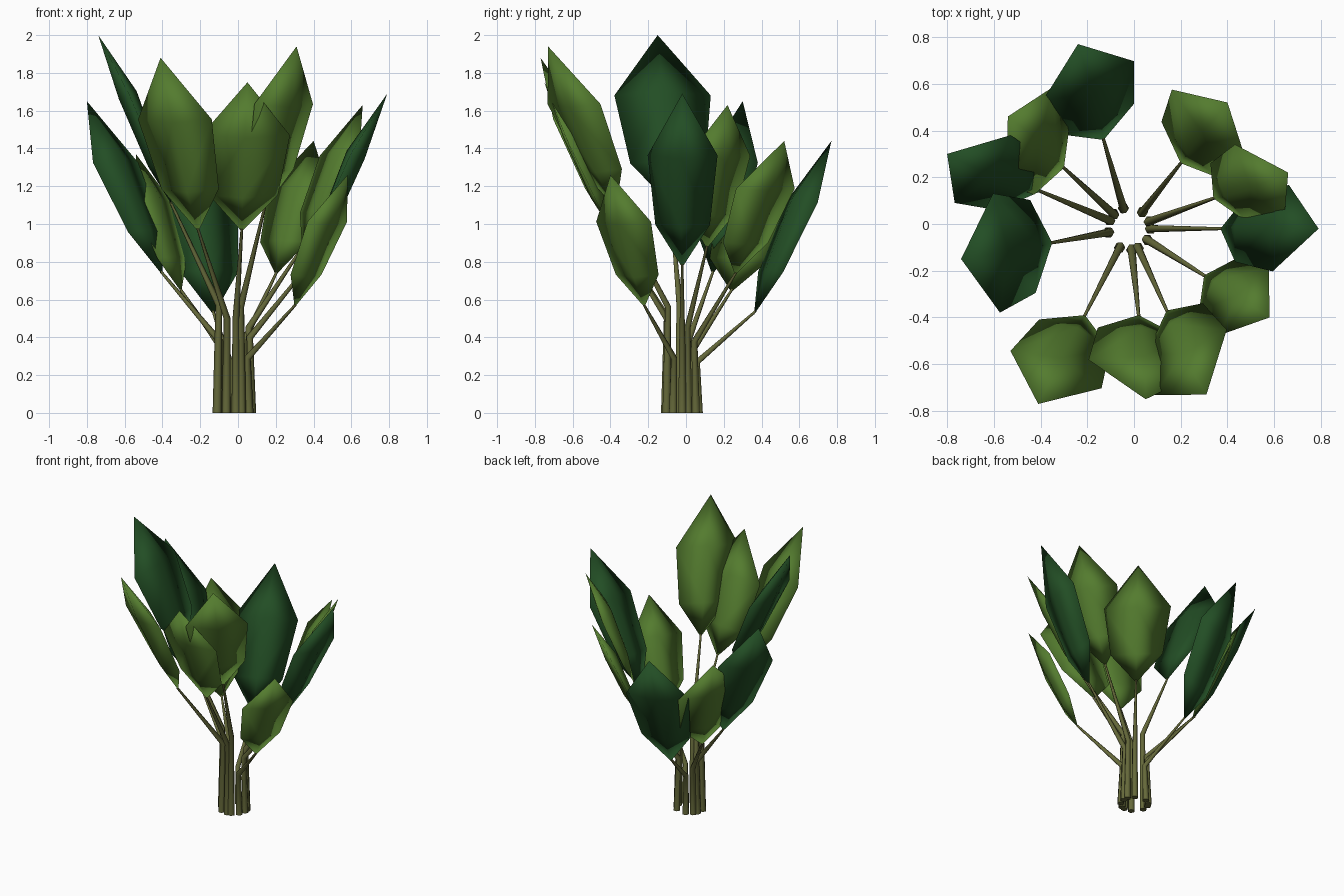
import bpy, bmesh, math
from mathutils import Vector

old = bpy.data.objects.get("Cube")
if old:
    bpy.data.objects.remove(old, do_unlink=True)


def make_material(name, colour):
    mat = bpy.data.materials.new(name)
    mat.use_nodes = True
    mat.diffuse_color = (*colour, 1)
    mat.node_tree.nodes["Principled BSDF"].inputs["Base Color"].default_value = (*colour, 1)
    return mat


light_green = make_material("light_green", (.088, .2, .028))
dark_green = make_material("dark_green", (.016, .075, .018))
olive_stem = make_material("olive_stem", (.13, .14, .042))


def finish(name, bm, mat, angle):
    bmesh.ops.recalc_face_normals(bm, faces=bm.faces[:])
    mesh = bpy.data.meshes.new(name)
    bm.to_mesh(mesh)
    bm.free()
    mesh.materials.append(mat)
    obj = bpy.data.objects.new(name, mesh)
    bpy.context.collection.objects.link(obj)
    bpy.ops.object.select_all(action='DESELECT')
    obj.select_set(True)
    bpy.context.view_layer.objects.active = obj
    bpy.ops.object.shade_smooth_by_angle(angle=math.radians(angle))


# Fleshy six-sided blade: straight-edged outline, convex on both sides
def make_leaf(name, base, tip, across, mat):
    axis = tip - base
    size = axis.length
    out = axis.cross(across).normalized()
    if out.z > 0:
        out = -out
    bm = bmesh.new()
    start, end = bm.verts.new(base), bm.verts.new(tip)
    loops = []
    for t, width, outer, inner in ((.24, .39, .035, .045), (.64, .5, .035, .07)):
        centre = base + axis * t
        rim = centre - out * size * .012
        loops.append([bm.verts.new(p) for p in (
            rim - across * width, centre + out * size * outer,
            rim + across * width, centre - out * size * inner)])
    low, high = loops
    for i in range(4):
        n = (i + 1) % 4
        bm.faces.new((start, low[n], low[i]))
        bm.faces.new((low[i], low[n], high[n], high[i]))
        bm.faces.new((high[i], high[n], end))
    finish(name, bm, mat, 180)


# Tapered hexagonal tube through a short path
def make_stem(name, points, radii, mat):
    bm = bmesh.new()
    rings = []
    for i, (p, r) in enumerate(zip(points, radii)):
        a, b = points[max(i - 1, 0)], points[min(i + 1, len(points) - 1)]
        turn = Vector((0, 0, 1)).rotation_difference((b - a).normalized())
        if i == 0:
            turn.identity()
        rings.append([bm.verts.new(p + turn @ Vector((
            r * math.cos(k * math.tau / 6), r * math.sin(k * math.tau / 6), 0))) for k in range(6)])
    for lower, upper in zip(rings, rings[1:]):
        for k in range(6):
            n = (k + 1) % 6
            bm.faces.new((lower[k], lower[n], upper[n], upper[k]))
    bm.faces.new(rings[0][::-1])
    bm.faces.new(rings[-1])
    finish(name, bm, mat, 70)


# Each leaf: material, base, tip, horizontal span across the blade
leaves = {
    "back_leaf": (dark_green, (-.13, .36, .52), (-.24, .77, 1.44), (-.39, -.17)),
    "back_right_leaf": (light_green, (-.3, .24, .64), (-.54, .46, 1.37), (-.2, -.42)),
    "right_rear_leaf": (dark_green, (-.4, .14, .73), (-.8, .3, 1.65), (-.24, -.29)),
    "right_leaf": (dark_green, (-.35, -.08, 1.1), (-.74, -.15, 2), (.03, -.51)),
    "front_right_leaf": (light_green, (-.21, -.39, .96), (-.41, -.77, 1.88), (.39, -.16)),
    "front_leaf": (light_green, (.02, -.39, .96), (.05, -.75, 1.75), (.47, -.06)),
    "front_left_leaf": (light_green, (.14, -.37, 1.08), (.31, -.73, 1.94), (-.31, -.28)),
    "left_front_leaf": (light_green, (.3, -.22, .56), (.58, -.4, 1.26), (-.21, -.29)),
    "left_leaf": (dark_green, (.37, -.02, .77), (.79, -.02, 1.69), (-.07, -.37)),
    "left_rear_leaf": (light_green, (.34, .11, .87), (.66, .22, 1.63), (.21, -.33)),
    "back_left_leaf": (light_green, (.2, .26, .73), (.4, .52, 1.44), (.32, -.31)),
}

root = Vector((-.02, -.02, 0))
for name, (mat, base, tip, span) in leaves.items():
    base, tip = Vector(base), Vector(tip)
    make_leaf(name, base, tip, Vector((*span, 0)), mat)
    # Stem rises almost upright from the clump, then bends out to the leaf
    outward = base - root
    outward.z = 0
    outward.normalize()
    bend = root + outward * .083 + Vector((0, 0, base.z * .52))
    overlap = base + (tip - base) * .02
    make_stem(name.replace("leaf", "stem"), [root + outward * .092, bend, overlap],
              (.024, .018, .007), olive_stem)
